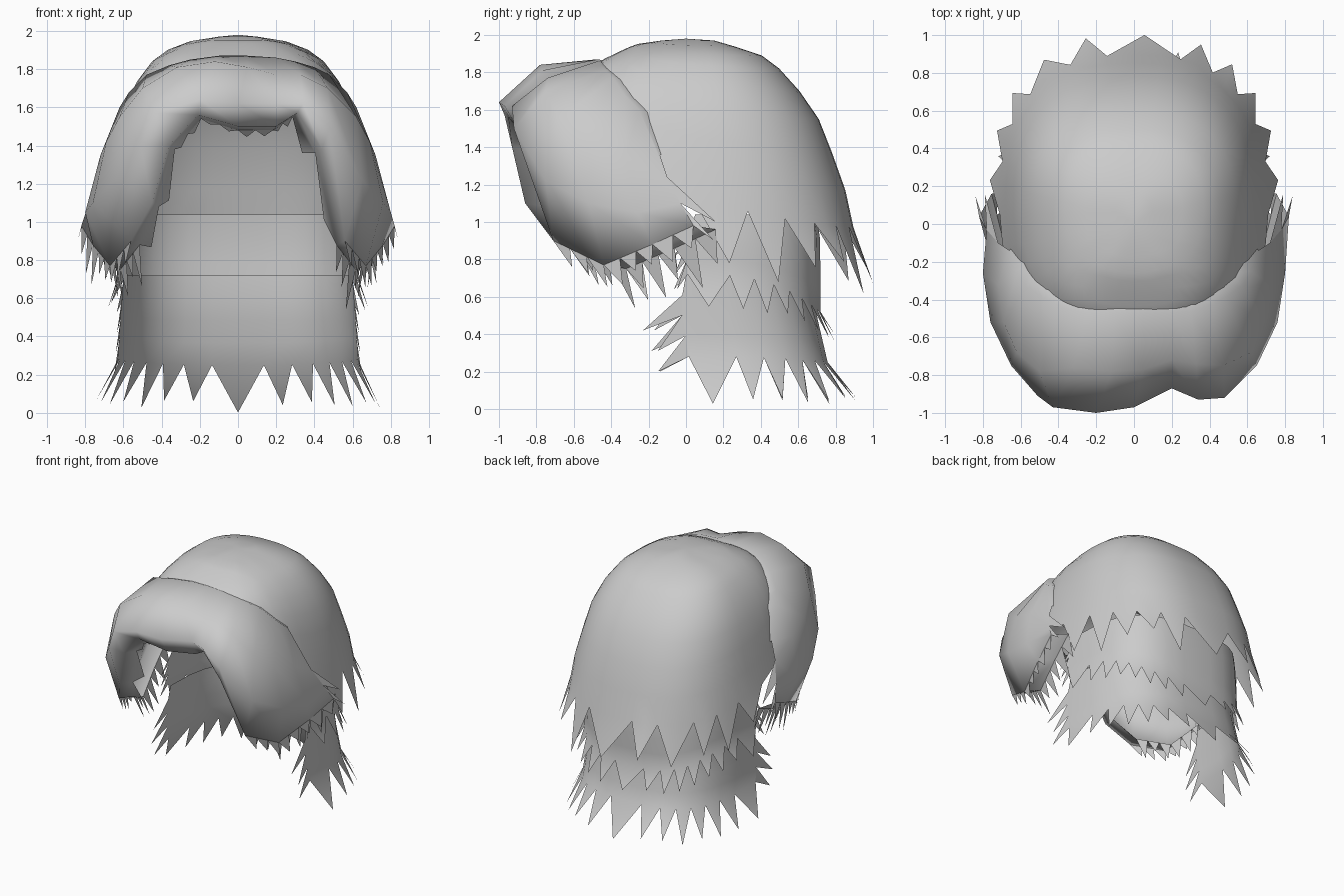
import bpy, bmesh, math, random
from mathutils import Vector as V

if "Cube" in bpy.data.objects:
    bpy.data.objects.remove(bpy.data.objects["Cube"])

random.seed(4)
hair = bpy.data.materials.new("hair grey")
hair.diffuse_color = (0.6, 0.6, 0.6, 1)
hair.use_nodes = True
hair.node_tree.nodes["Principled BSDF"].inputs["Base Color"].default_value = hair.diffuse_color


def finish(bm, name, angle=60):
    me = bpy.data.meshes.new(name)
    bm.to_mesh(me)
    bm.free()
    me.materials.append(hair)
    ob = bpy.data.objects.new(name, me)
    bpy.context.collection.objects.link(ob)
    bpy.ops.object.select_all(action='DESELECT')
    ob.select_set(True)
    bpy.context.view_layer.objects.active = ob
    bpy.ops.object.shade_smooth_by_angle(angle=math.radians(angle))


def loft(bm, columns):
    """Skin neighbouring columns; each column runs from root to hem."""
    cols = [[bm.verts.new(p) for p in c] for c in columns]
    for a, b in zip(cols, cols[1:]):
        for i in range(len(a) - 1):
            bm.faces.new((a[i], a[i + 1], b[i + 1], b[i]))
    return cols


def spike(bm, a, b, tip):
    bm.faces.new((a, bm.verts.new(tip), b))


def spikes(bm, a, b, n, move):
    """n pointed strands along the hem from a to b."""
    pts = [a] + [bm.verts.new(a.co.lerp(b.co, i / n)) for i in range(1, n)] + [b]
    for p, q in zip(pts, pts[1:]):
        spike(bm, p, q, (p.co + q.co) / 2 + V(move) * random.uniform(0.5, 1.2))


def sample(table, z):
    """Interpolate a table of (z, ...) rows sorted from high to low."""
    if z >= table[0][0]:
        return table[0][1:]
    for a, b in zip(table, table[1:]):
        if z >= b[0]:
            f = (a[0] - z) / (a[0] - b[0])
            return [p + (q - p) * f for p, q in zip(a[1:], b[1:])]
    return table[-1][1:]


def ring(angle, rx, back, front, mid, p):
    c, s = math.cos(angle), math.sin(angle)
    x = math.copysign(abs(c) ** p, c) * rx
    return x, mid + abs(s) ** p * ((back - mid) if s > 0 else (front - mid))


# crown: dome with a jagged hem round the sides and back
DOME = [(1.97, .10, .15, -.13), (1.95, .24, .22, -.27), (1.9, .37, .39, -.38),
        (1.84, .45, .48, -.5), (1.72, .54, .59, -.6), (1.6, .60, .69, -.6),
        (1.4, .65, .77, -.6), (1.18, .70, .85, -.6), (.95, .73, .9, -.6)]
HEM = [(1, .97), (.6, 1.0), (0, 1.1), (-.3, 1.26), (-.5, 1.45), (-.7, 1.62),
       (-.9, 1.74), (-1, 1.74)]
N = 48
bm = bmesh.new()
cols = []
for k in range(N + 1):
    t = 2 * math.pi * k / N - math.pi / 2
    s = math.sin(t)
    hem = sample(HEM, s)[0]
    col = []
    for f in (0, .03, .08, .15, .27, .42, .6, .8, 1):
        z = 1.97 - (1.97 - hem) * f
        col.append((*ring(t, *sample(DOME, z), .05, .8 if s > 0 else .7), z))
    cols.append(col)
cols = loft(bm, cols)
apex = bm.verts.new((0, 0, 1.98))
for k in range(N):
    bm.faces.new((apex, cols[k][0], cols[k + 1][0]))
# strands of two or three columns each
k = 12
while k < 36:
    w = min(random.choice((2, 2, 3)), 36 - k)
    t = 2 * math.pi * (k + w / 2) / N - math.pi / 2
    hem = [cols[j][-1] for j in range(k, k + w + 1)]
    mid = (hem[0].co + hem[-1].co) / 2
    drop = random.choice((.2, .25, .3, .36))
    v = bm.verts.new(mid + V((.06 * math.cos(t), .09 * math.sin(t) + .03, -drop)))
    for a, b in zip(hem, hem[1:]):
        bm.faces.new((a, v, b))
    k += w
bmesh.ops.remove_doubles(bm, verts=bm.verts, dist=.0005)
finish(bm, "crown")


# nape layers: U shaped curtains round the back of the neck
def curtain(name, rows, n, side_back, drop, flare, edge):
    """rows: (z, half width, back y, front y); hem z falls from side to back."""
    bm = bmesh.new()
    cols = []
    for k in range(n + 1):
        t = math.pi * k / n
        s = math.sin(t)
        hem = side_back[0] + (side_back[1] - side_back[0]) * s * s
        col = []
        for f in (0, .25, .5, .75, 1):
            z = rows[0][0] + (hem - rows[0][0]) * f
            rx, back, front = sample(rows, z)
            col.append((*ring(t, rx, back, front, front, .68), z))
        cols.append(col)
    cols = loft(bm, cols)
    for k in range(n):
        t = math.pi * (k + .5) / n
        a, b = cols[k][-1], cols[k + 1][-1]
        d = drop * random.uniform(.75, 1.05)
        out = V((math.cos(t) * flare[0], math.sin(t) ** 2 * flare[1], -d))
        spike(bm, a, b, (a.co + b.co) / 2 + out)
    # strands sweeping forward off both front edges
    for col, side in ((cols[0], 1), (cols[-1], -1)):
        for a, b in list(zip(col, col[1:]))[1:]:
            pair = (b, a) if side > 0 else (a, b)
            spike(bm, *pair, b.co + V((.02 * side, -edge * random.uniform(.7, 1.1), -.08)))
    finish(bm, name)


curtain("middle_layer",
        [(1.04, .60, .70, .05), (.9, .62, .72, .0), (.5, .635, .72, .02)],
        17, (.72, .52), .17, (.06, .09), .07)
curtain("lower_layer",
        [(.72, .60, .69, .0), (.55, .61, .69, -.03), (.25, .63, .76, .02)],
        15, (.28, .25), .25, (.12, .17), .19)

# fringe: swept shell, columns of seam, upper, outer and edge points
SIDE = [
    [(.66, -.14, 1.36), (.72, -.10, 1.24), (.78, -.03, 1.1), (.82, .04, .98)],
    [(.62, -.25, 1.60), (.72, -.32, 1.35), (.80, -.26, 1.05), (.76, -.18, .88)],
    [(.57, -.33, 1.68), (.69, -.52, 1.42), (.76, -.52, 1.10), (.67, -.44, .77)],
    [(.48, -.39, 1.77), (.62, -.68, 1.55), (.65, -.75, 1.22), (.56, -.71, .90)]]
FRONT = [
    [(-.36, -.45, 1.82), (-.50, -.78, 1.70), (-.51, -.91, 1.40), (-.45, -.86, 1.10)],
    [(-.25, -.47, 1.85), (-.32, -.76, 1.81), (-.43, -.97, 1.57), (-.36, -.93, 1.40)],
    [(-.10, -.47, 1.87), (-.12, -.78, 1.84), (-.20, -1.0, 1.64), (-.21, -.95, 1.56)],
    [(.05, -.47, 1.87), (.05, -.77, 1.81), (0, -.97, 1.62), (0, -.90, 1.50)],
    [(.20, -.47, 1.86), (.20, -.72, 1.77), (.20, -.87, 1.62), (.20, -.82, 1.50)],
    [(.30, -.46, 1.84), (.33, -.74, 1.77), (.34, -.93, 1.62), (.31, -.88, 1.57)],
    [(.40, -.43, 1.81), (.47, -.75, 1.70), (.48, -.92, 1.50), (.44, -.86, 1.38)]]
left = [[(-x, y, z) for x, y, z in c] for c in SIDE]
columns = left + FRONT + SIDE[::-1]
for c in columns:
    # root tucked into the crown, and rolled-in rim
    x, y, z = c[0]
    c.insert(0, (x * .9, y + .07, z - .02))
    x, y, z = c[-1]
    c.append((x * .92, y + .12, z - .02))
bm = bmesh.new()
cols = loft(bm, columns)
last = len(cols) - 2
for k in range(last + 1):
    a, b = cols[k], cols[k + 1]
    side = -1 if k < 7 else 1
    depth = min(k, last - k)
    if depth < 3:
        n = (2, 3, 3)[depth]
        spikes(bm, a[4], b[4], n, (.02 * side, .08, -.17))
        spikes(bm, a[5], b[5], n, (-.03 * side, .08, -.2))
    elif depth < 5:
        spikes(bm, a[5], b[5], 1, (-.01 * side, .09, -.1))
    else:
        spikes(bm, a[5], b[5], 2, (0, .03, -.03))
# long strands at the back corner of each side
for col, side in ((cols[0], -1), (cols[-1], 1)):
    for i, tip in ((3, (.84 * side, .15, .9)), (2, (.79 * side, .16, 1.0))):
        pair = (col[i], col[i + 1]) if side > 0 else (col[i + 1], col[i])
        spike(bm, *pair, tip)
finish(bm, "fringe", 110)
